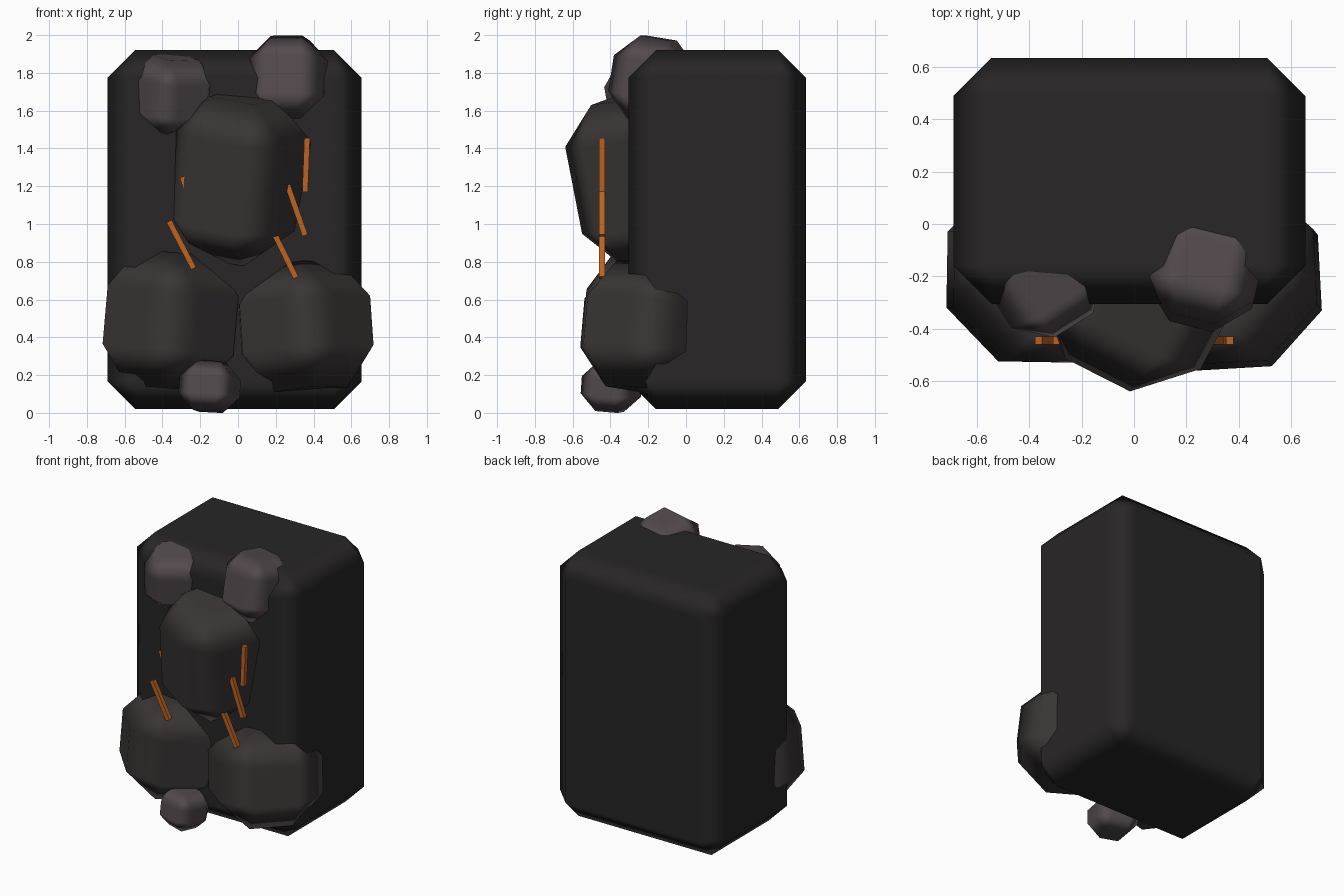
import bpy
import math
from mathutils import Vector

if "Cube" in bpy.data.objects:
    bpy.data.objects.remove(bpy.data.objects["Cube"])


def material(name, rgb):
    m = bpy.data.materials.new(name)
    m.diffuse_color = (*rgb, 1)
    m.use_nodes = True
    m.node_tree.nodes["Principled BSDF"].inputs["Base Color"].default_value = m.diffuse_color
    return m


DARK = material("dark_stone", (0.021, 0.019, 0.020))
MID = material("mid_stone", (0.042, 0.036, 0.036))
LIGHT = material("light_stone", (0.085, 0.067, 0.074))
GLOW = material("ember_orange", (0.50, 0.125, 0.016))


def box(name, centre, half, mat, rot=(0, 0, 0), bevel=0):
    bpy.ops.mesh.primitive_cube_add(size=2, location=centre)
    ob = bpy.context.object
    ob.name = name
    for v in ob.data.vertices:
        v.co = Vector([c * h for c, h in zip(v.co, half)])
    ob.rotation_mode = 'ZYX'  # turn first, then tilt
    ob.rotation_euler = [math.radians(a) for a in rot]
    ob.data.materials.append(mat)
    if bevel:
        # single wide chamfer, flats kept flat and chamfers softly shaded
        ob.data.shade_smooth()
        mod = ob.modifiers.new("chamfer", 'BEVEL')
        mod.width = bevel
        mod.segments = 1
        mod.limit_method = 'NONE'
        mod.harden_normals = True
    return ob


# Main block
box("main_block", (-0.0175, 0.165, 0.97), (0.6725, 0.47, 0.95), DARK, bevel=0.146)

# Boulders on the front: name, centre, half size, tilt/turn, chamfer, material
boulders = [
    ("middle_boulder", (0.0, -0.235, 1.245), (0.34, 0.34, 0.435), (11, 5, -28), 0.20, MID),
    ("lower_left_boulder", (-0.355, -0.18, 0.49), (0.348, 0.348, 0.36), (0, 5, 44), 0.205, MID),
    ("lower_right_boulder", (0.355, -0.195, 0.455), (0.348, 0.348, 0.335), (-5, -4, 48), 0.205, MID),
    ("upper_left_boulder", (-0.345, -0.20, 1.68), (0.207, 0.207, 0.207), (10, 4, 32), 0.12, LIGHT),
    ("upper_right_boulder", (0.27, -0.18, 1.765), (0.21, 0.205, 0.222), (-9, 2, -14), 0.125, LIGHT),
    ("small_bottom_boulder", (-0.15, -0.395, 0.14), (0.152, 0.148, 0.133), (-4, 4, -15), 0.087, LIGHT),
]
for name, centre, half, rot, bevel, mat in boulders:
    box(name, centre, half, mat, rot, bevel)

# Glowing crack strips: top and bottom ends (x, z)
strips = [
    ((0.366, 1.455), (0.355, 1.17)),
    ((0.262, 1.207), (0.355, 0.94)),
    ((-0.295, 1.25), (-0.205, 0.985)),
    ((-0.365, 1.015), (-0.235, 0.765)),
    ((0.182, 0.97), (0.307, 0.715)),
]
for i, ((x1, z1), (x2, z2)) in enumerate(strips):
    dx, dz = x1 - x2, z1 - z2
    box(f"glowing_crack_{i + 1}", ((x1 + x2) / 2, -0.445, (z1 + z2) / 2),
        (0.015, 0.016, math.hypot(dx, dz) / 2), GLOW,
        (0, math.degrees(math.atan2(dx, dz)), 0))
